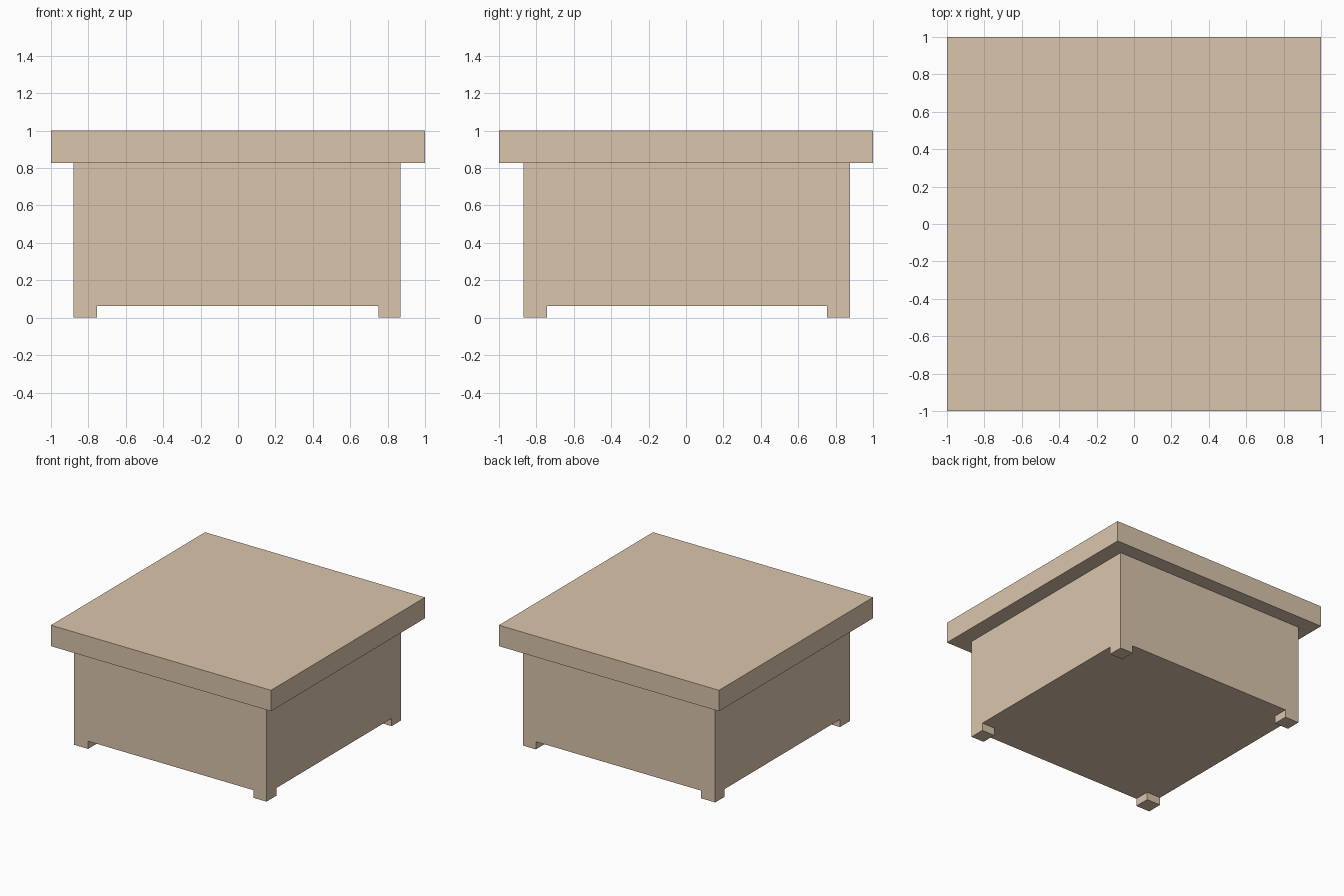
import bpy

if "Cube" in bpy.data.objects:
    bpy.data.objects.remove(bpy.data.objects["Cube"])

wood = bpy.data.materials.new("pale_wood")
wood.diffuse_color = (0.70, 0.56, 0.41, 1.0)
wood.use_nodes = True
wood.node_tree.nodes["Principled BSDF"].inputs["Base Color"].default_value = wood.diffuse_color


def box(name, x, y, z):
    """Box spanning the given (min, max) ranges."""
    spans = (x, y, z)
    bpy.ops.mesh.primitive_cube_add(size=1, location=[(a + b) / 2 for a, b in spans])
    obj = bpy.context.object
    obj.name = name
    obj.scale = [b - a for a, b in spans]
    bpy.ops.object.transform_apply(location=False, rotation=False, scale=True)
    obj.data.materials.append(wood)
    return obj


TOP_Z, SLAB_Z, BODY_Z = 1.0, 0.828, 0.063
BODY_X = (-0.88, 0.868)
BODY_Y = (-0.87, 0.878)

# Overhanging top slab
box("table_top", (-1, 1), (-1, 1), (SLAB_Z, TOP_Z))

# Solid cabinet body
box("body", BODY_X, BODY_Y, (BODY_Z, SLAB_Z))

# Short square feet, flush with the body corners
foot_x = {"left": (BODY_X[0], -0.753), "right": (0.75, BODY_X[1])}
foot_y = {"front": (BODY_Y[0], -0.743), "back": (0.755, BODY_Y[1])}
for side, xs in foot_x.items():
    for end, ys in foot_y.items():
        box(f"{end}_{side}_foot", xs, ys, (0, BODY_Z))
